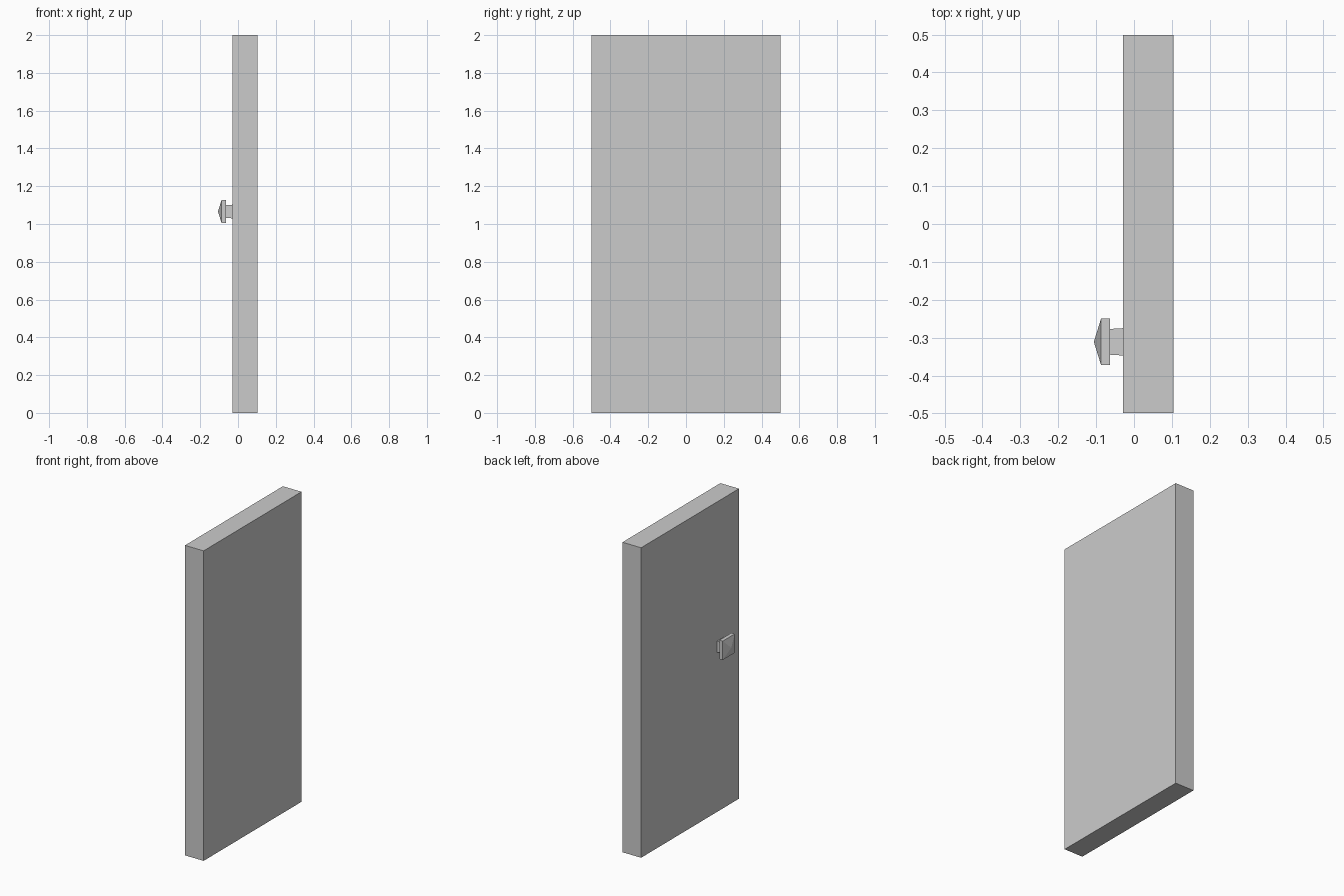
import bpy, bmesh

if "Cube" in bpy.data.objects:
    bpy.data.objects.remove(bpy.data.objects["Cube"])


def make_object(name, bm):
    bmesh.ops.recalc_face_normals(bm, faces=bm.faces)
    mesh = bpy.data.meshes.new(name)
    bm.to_mesh(mesh)
    bm.free()
    obj = bpy.data.objects.new(name, mesh)
    bpy.context.collection.objects.link(obj)
    return obj


def square_loft(name, cy, cz, sections, tip=None):
    """Square sections (x, half_y, half_z) joined along x, optional pointed end."""
    bm = bmesh.new()
    signs = [(-1, -1), (1, -1), (1, 1), (-1, 1)]
    rings = [[bm.verts.new((x, cy + a * hy, cz + b * hz)) for a, b in signs]
             for x, hy, hz in sections]
    for r, s in zip(rings, rings[1:]):
        for i in range(4):
            j = (i + 1) % 4
            bm.faces.new((r[i], r[j], s[j], s[i]))
    bm.faces.new(rings[0])
    if tip is None:
        bm.faces.new(rings[-1])
    else:
        apex = bm.verts.new((tip, cy, cz))
        for i in range(4):
            bm.faces.new((rings[-1][i], rings[-1][(i + 1) % 4], apex))
    return make_object(name, bm)


# Door slab
square_loft("door_panel", 0, 1, [(0.104, 0.499, 1), (-0.029, 0.499, 1)])

# Square knob: neck, flared head, pyramid face
square_loft("door_knob", -0.311, 1.066,
            [(-0.029, 0.036, 0.036), (-0.063, 0.034, 0.034),
             (-0.063, 0.061, 0.061), (-0.087, 0.061, 0.061)], tip=-0.106)
